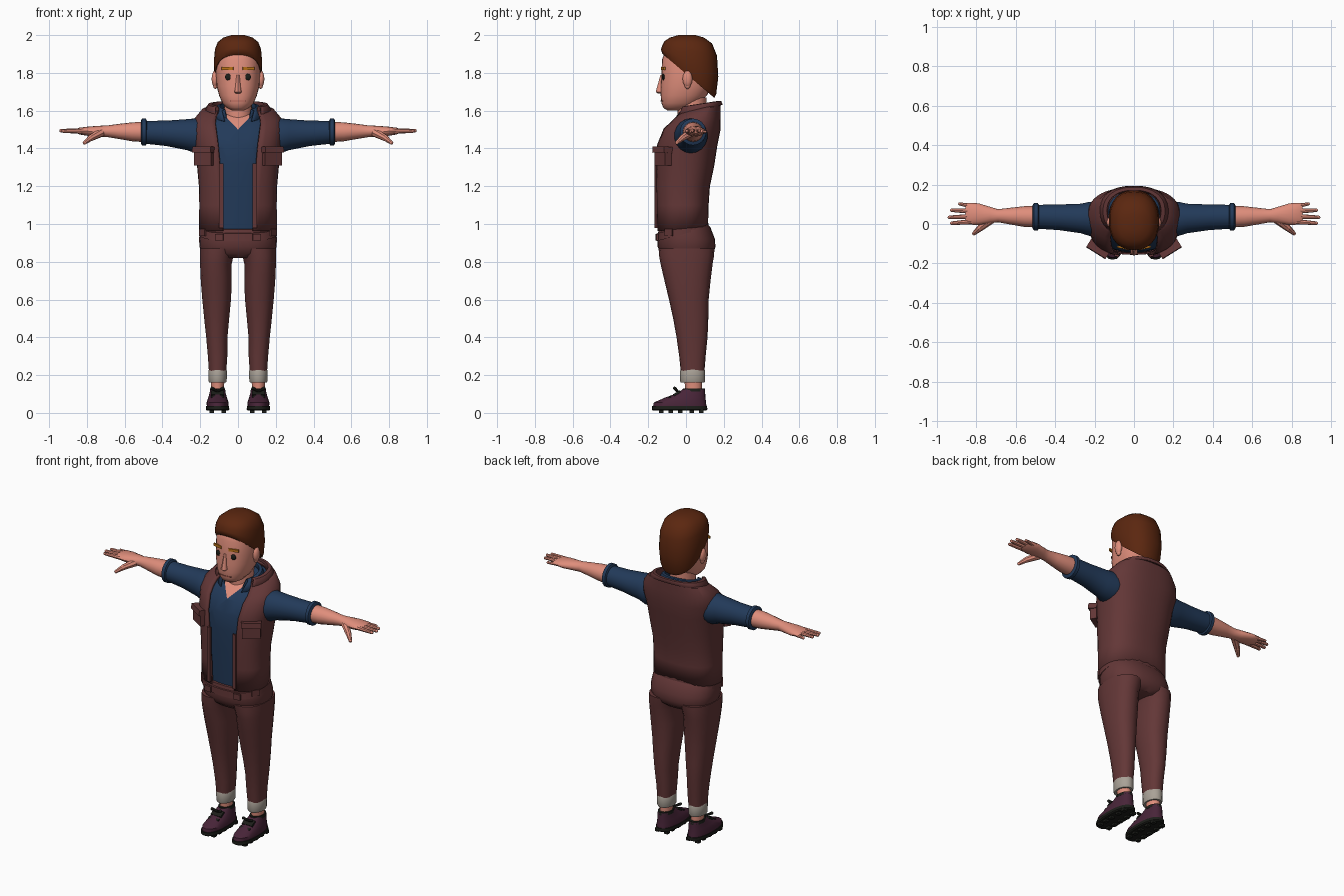
import bpy, bmesh, math
from mathutils import Vector, Matrix


def material(name, r, g, b):
    m = bpy.data.materials.new(name)
    m.diffuse_color = (r, g, b, 1)
    return m


MAROON = material("maroon cloth", .125, .038, .038)
BLUE = material("navy shirt", .016, .042, .10)
SKIN = material("skin", .74, .27, .20)
HAIR = material("brown hair", .105, .020, .005)
BROW = material("orange brow", .50, .17, .01)
GREY = material("grey cuff", .40, .36, .31)
SHOE = material("plum shoe", .065, .018, .040)
DARK = material("black sole", .012, .013, .010)
LIP = material("lip", .45, .13, .10)


def finish(name, bm, mats, mirror=False, solid=0):
    bmesh.ops.recalc_face_normals(bm, faces=bm.faces)
    me = bpy.data.meshes.new(name)
    bm.to_mesh(me)
    bm.free()
    for m in mats if isinstance(mats, (list, tuple)) else [mats]:
        me.materials.append(m)
    ob = bpy.data.objects.new(name, me)
    bpy.context.collection.objects.link(ob)
    if solid:
        mod = ob.modifiers.new("thickness", 'SOLIDIFY')
        mod.thickness, mod.offset = solid, 0
    if mirror:
        mod = ob.modifiers.new("mirror", 'MIRROR')
        mod.use_axis[0] = True
        mod.use_mirror_merge = False
    return ob


def spow(v, e):
    return math.copysign(abs(v) ** e, v)


def loft_bm(rings, n=24, p=2.0, gap=False, axis='Z'):
    """Rings: (height, c1, c2, r1, r2, tilt, front gap); superellipse sections."""
    bm = bmesh.new()
    rows = []
    for ring in rings:
        h, c1, c2, r1, r2 = ring[:5]
        tilt = ring[5] if len(ring) > 5 else 0
        d = math.asin((ring[6] / r1) ** (p / 2)) if gap else 0
        row = []
        for i in range(n):
            t = -math.pi / 2 + d + (2 * math.pi - 2 * d) * i / (n - 1 if gap else n)
            a, b = r1 * spow(math.cos(t), 2 / p), r2 * spow(math.sin(t), 2 / p)
            co = (c1 + a, c2 + b, h + tilt * b) if axis == 'Z' else (h, c1 + a, c2 + b)
            row.append(bm.verts.new(co))
        rows.append(row)
    for lo, hi in zip(rows, rows[1:]):
        for i in range(n - 1 if gap else n):
            j = (i + 1) % n
            bm.faces.new((lo[i], lo[j], hi[j], hi[i]))
    if not gap:
        bm.faces.new(rows[0][::-1])
        bm.faces.new(rows[-1])
    return bm


def loft(name, rings, mat, mirror=False, solid=0, **kw):
    return finish(name, loft_bm(rings, **kw), mat, mirror, solid)


def boxes(name, items, mat, mirror=False):
    """Items: (centre, size, z rotation, x rotation)."""
    bm = bmesh.new()
    for c, s, rz, rx in items:
        m = (Matrix.Translation(c) @ Matrix.Rotation(rz, 4, 'Z') @ Matrix.Rotation(rx, 4, 'X')
             @ Matrix.Diagonal((*s, 1)))
        bmesh.ops.create_cube(bm, size=1, matrix=m)
    return finish(name, bm, mat, mirror)


def balls(name, items, mat, mirror=False):
    bm = bmesh.new()
    for c, s in items:
        bmesh.ops.create_uvsphere(bm, u_segments=14, v_segments=8, radius=1,
                                  matrix=Matrix.Translation(c) @ Matrix.Diagonal((*s, 1)))
    return finish(name, bm, mat, mirror)


def tubes(name, items, mat, mirror=False):
    """Items: (start, end, start radius, end radius), with rounded tips."""
    bm = bmesh.new()
    for a, b, r0, r1 in items:
        a, b = Vector(a), Vector(b)
        q = (b - a).to_track_quat('Z', 'Y').to_matrix().to_4x4()
        bmesh.ops.create_cone(bm, cap_ends=True, segments=8, radius1=r0, radius2=r1,
                              depth=(b - a).length, matrix=Matrix.Translation((a + b) / 2) @ q)
        bmesh.ops.create_uvsphere(bm, u_segments=8, v_segments=6, radius=r1,
                                  matrix=Matrix.Translation(b))
    return finish(name, bm, mat, mirror)


# Trousers: seat and tapered legs
loft("trouser_seat", [(.82, 0, .005, .12, .11), (.845, 0, .005, .19, .14), (.88, 0, .003, .204, .153),
                      (.92, 0, 0, .206, .153), (.96, 0, -.01, .203, .14, .15),
                      (.99, 0, -.02, .196, .125, .15)], MAROON, p=2.4, n=28)
loft("trouser_leg", [(.21, .108, .035, .046, .062), (.30, .108, .034, .052, .07),
                     (.40, .112, .032, .057, .082), (.50, .113, .025, .067, .093),
                     (.60, .113, .015, .077, .105), (.70, .115, .008, .083, .122),
                     (.79, .117, .003, .085, .138), (.83, .113, .003, .09, .145),
                     (.87, .105, .003, .098, .148)], MAROON, mirror=True, p=2.3, n=18)
loft("waist_band", [(.945, 0, -.018, .206, .139, .26), (.985, 0, -.02, .205, .136, .26)],
     MAROON, p=2.4, n=28)
boxes("belt_tab", [((.1, -.153, .93), (.045, .012, .035), .1, 0),
                   ((.185, -.09, .955), (.05, .014, .035), .95, 0)], MAROON, mirror=True)
loft("trouser_cuff", [(.16, .108, .035, .045, .062), (.168, .108, .035, .049, .066),
                      (.222, .108, .035, .05, .066), (.232, .108, .035, .046, .062)],
     GREY, mirror=True, n=18)
loft("ankle", [(.08, .108, .04, .036, .048), (.13, .108, .04, .034, .044),
               (.18, .108, .038, .038, .048)], SKIN, mirror=True, n=14)

# Shoes
loft("shoe_upper", [(.03, .108, -.033, .057, .142), (.055, .108, -.032, .058, .138),
                    (.08, .108, -.005, .05, .108), (.1, .108, .022, .044, .08),
                    (.125, .108, .042, .038, .058)], SHOE, mirror=True, p=2.3, n=24)
loft("shoe_sole", [(.012, .108, -.034, .056, .14), (.018, .108, -.034, .062, .147),
                   (.036, .108, -.034, .061, .146)], DARK, mirror=True, p=2.4, n=24)
boxes("sole_studs", [((.108 + dx, y, .009), (.024, .024, .018), 0, 0)
                     for dx in (-.032, .032) for y in (-.13, -.08, -.03, .03, .08)], DARK, mirror=True)
boxes("laces", [((.108, -.048, .104), (.07, .04, .012), 0, .55),
                ((.108, -.085, .083), (.07, .014, .01), 0, .5)], DARK, mirror=True)
tubes("lace_bow", [((.108, -.045, .115), (.08, -.06, .13), .007, .009),
                   ((.108, -.045, .115), (.137, -.06, .13), .007, .009)], DARK, mirror=True)
loft("shoe_opening", [(.112, .108, .04, .042, .062), (.13, .108, .042, .04, .058)],
     DARK, mirror=True, n=18)

# Shirt body, with the open neck cut as a V
bm = loft_bm([(.96, 0, -.02, .18, .112), (1.2, 0, -.02, .185, .122), (1.32, 0, -.008, .195, .135),
              (1.42, 0, .002, .205, .141), (1.5, 0, .027, .212, .136), (1.555, 0, .045, .2, .118, .15),
              (1.59, 0, .06, .165, .105, .25), (1.6, 0, .05, .09, .08, .3)], p=2.4, n=32)
for s in (1, -1):
    bmesh.ops.bisect_plane(bm, geom=bm.verts[:] + bm.edges[:] + bm.faces[:],
                           plane_co=(0, 0, 1.5), plane_no=(s, 0, -.95))
for f in bm.faces:
    c = f.calc_center_median()
    f.material_index = int(c.y < .02 and abs(c.x) < (c.z - 1.5) * .95)
finish("shirt", bm, [BLUE, SKIN])
loft("shirt_collar", [(1.565, 0, .03, .1, .1, .3, .055), (1.622, 0, .045, .098, .085, .25, .07),
                      (1.618, 0, .045, .112, .097, .25, .085), (1.575, 0, .035, .135, .118, .3, .07)],
     BLUE, gap=True, solid=.006, p=2.2, n=26)

# Vest, open at the front
loft("vest", [(.975, 0, -.02, .2, .13, .1, .078), (1.1, 0, -.021, .198, .134, 0, .08),
              (1.2, 0, -.02, .2, .14, 0, .086), (1.31, 0, -.008, .21, .151, 0, .095),
              (1.42, 0, .002, .222, .158, 0, .105), (1.5, 0, .026, .233, .15, 0, .115),
              (1.555, 0, .045, .224, .132, .15, .12), (1.595, 0, .06, .188, .117, .25, .115),
              (1.612, 0, .065, .145, .1, .25, .105)], MAROON, gap=True, solid=.014, p=2.5, n=34)
loft("vest_collar", [(1.59, 0, .062, .135, .108, .28, .1), (1.632, 0, .066, .14, .108, .15, .105),
                     (1.63, 0, .066, .155, .118, .15, .12), (1.592, 0, .062, .18, .128, .3, .12)],
     MAROON, gap=True, solid=.009, p=2.3, n=30)
boxes("vest_front_edge", [((.088, -.16, 1.15), (.022, .012, .34), .1, 0)], MAROON, mirror=True)
boxes("chest_pocket", [((.178, -.122, 1.355), (.105, .04, .09), .56, 0),
                       ((.18, -.125, 1.393), (.115, .052, .032), .56, -.1)], MAROON, mirror=True)

# Sleeves and arms
loft("sleeve", [(.17, .03, 1.465, .085, .085), (.225, .026, 1.467, .088, .092), (.27, .028, 1.473, .076, .082),
                (.38, .034, 1.48, .066, .067), (.5, .037, 1.486, .061, .06)],
     BLUE, mirror=True, axis='X', n=18)
loft("sleeve_cuff", [(.482, .037, 1.487, .06, .06), (.488, .037, 1.487, .07, .071),
                     (.508, .037, 1.487, .07, .071), (.514, .037, 1.487, .06, .06)],
     BLUE, mirror=True, axis='X', n=18)
loft("forearm", [(.49, .037, 1.487, .055, .054), (.56, .038, 1.488, .052, .05),
                 (.63, .04, 1.49, .042, .04), (.69, .042, 1.491, .033, .031),
                 (.73, .046, 1.491, .041, .029), (.79, .05, 1.491, .055, .025),
                 (.84, .052, 1.492, .055, .018), (.855, .052, 1.492, .048, .01)],
     SKIN, mirror=True, axis='X', n=16)
tubes("fingers", [((.82, .012, 1.492), (.925, .004, 1.492), .014, .009),
                  ((.82, .038, 1.494), (.937, .034, 1.494), .014, .009),
                  ((.82, .065, 1.494), (.925, .07, 1.494), .014, .009),
                  ((.81, .088, 1.49), (.885, .102, 1.488), .013, .008),
                  ((.725, .025, 1.484), (.78, -.02, 1.455), .024, .017),
                  ((.78, -.02, 1.455), (.812, -.048, 1.43), .017, .01)], SKIN, mirror=True)

# Neck and head
loft("neck", [(1.5, 0, .03, .08, .075), (1.58, 0, .03, .073, .075), (1.67, 0, .03, .075, .078)],
     SKIN, n=20)
loft("head", [(1.602, 0, -.055, .035, .045), (1.615, 0, -.045, .06, .075), (1.64, 0, -.03, .083, .1),
              (1.68, 0, -.012, .1, .122), (1.73, 0, .003, .113, .137), (1.79, 0, .015, .118, .145),
              (1.87, 0, .015, .117, .142), (1.93, 0, .01, .1, .115), (1.96, 0, .01, .06, .07)],
     SKIN, p=2.3, n=28)
balls("ear", [((.122, .008, 1.768), (.018, .026, .044)), ((.12, .008, 1.735), (.012, .016, .02))],
      SKIN, mirror=True)
loft("nose", [(1.69, 0, -.134, .012, .012), (1.698, 0, -.138, .02, .022), (1.715, 0, -.136, .016, .02),
              (1.79, 0, -.127, .008, .008)], SKIN, n=10)
balls("eye", [((.05, -.119, 1.778), (.019, .008, .018))], DARK, mirror=True)
boxes("eyebrow", [((.055, -.121, 1.822), (.062, .0095, .016), .22, 0)], BROW, mirror=True)
boxes("mouth", [((.02, -.129, 1.652), (.042, .008, .006), .12, 0)], LIP, mirror=True)

# Hair cap: low at the nape, raised fringe at the front
loft("hair", [(1.785, 0, .012, .121, .138, -.85), (1.805, 0, .014, .126, .146, -.8),
              (1.855, 0, .02, .128, .151, -.5), (1.92, 0, .02, .123, .144, -.2),
              (1.962, 0, .012, .108, .126, -.05), (1.987, 0, .005, .078, .09), (2.0, 0, .005, .035, .045)],
     HAIR, p=2.3, n=26)

# Smooth shading with crisp edges
for ob in bpy.data.objects:
    ob.select_set(True)
    bpy.context.view_layer.objects.active = ob
bpy.ops.object.shade_smooth_by_angle(angle=math.radians(38))
